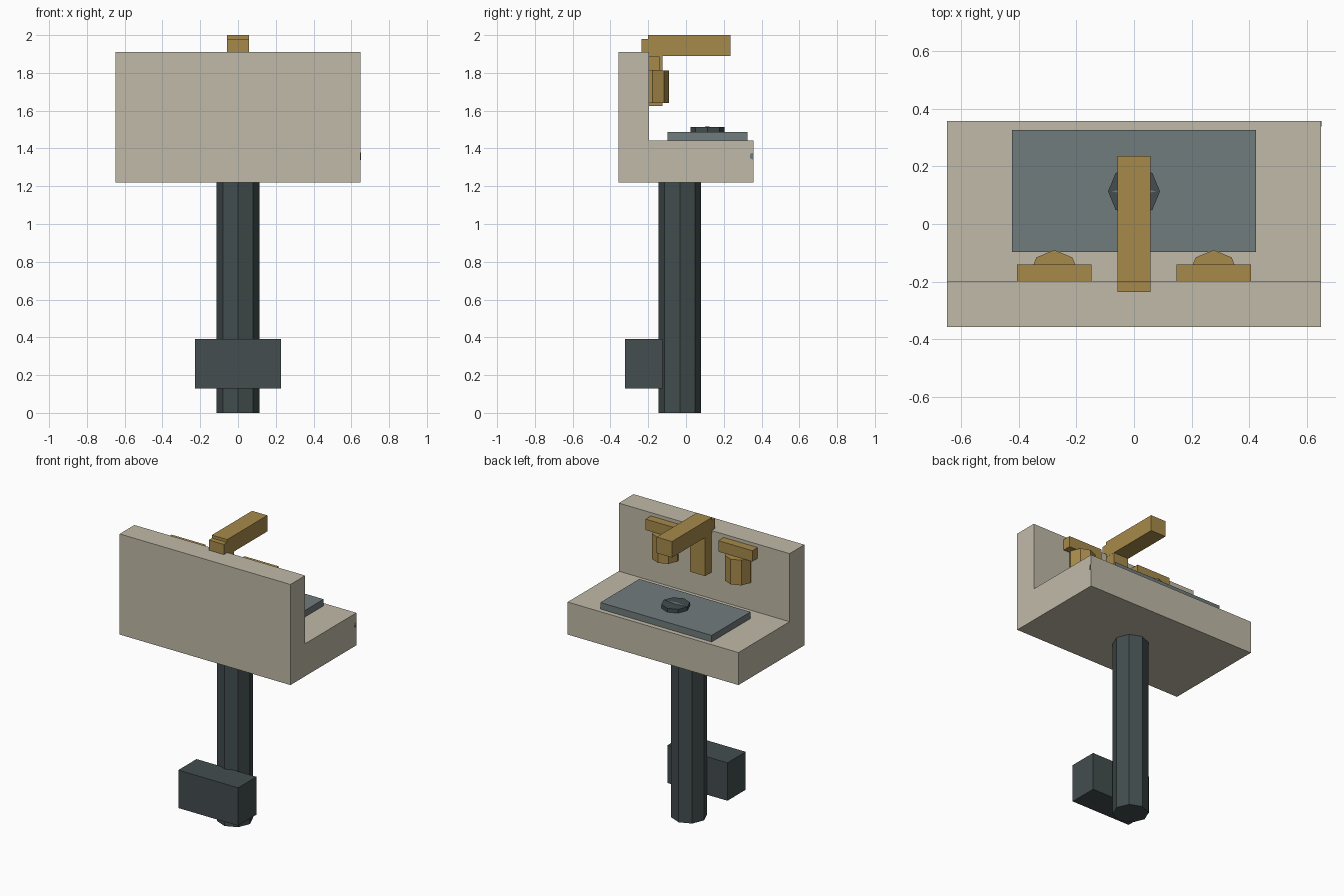
import bpy
import bmesh
from math import pi, cos, sin

cube = bpy.data.objects.get("Cube")
if cube:
    bpy.data.objects.remove(cube, do_unlink=True)


def material(name, rgb):
    m = bpy.data.materials.new(name)
    m.use_nodes = True
    m.diffuse_color = (*rgb, 1)
    m.node_tree.nodes["Principled BSDF"].inputs["Base Color"].default_value = (*rgb, 1)
    return m


STONE = material("warm stone", (0.53, 0.49, 0.39))
BRASS = material("brass", (0.39, 0.255, 0.07))
SLATE = material("slate grey", (0.165, 0.2, 0.205))
DARK = material("dark iron", (0.056, 0.075, 0.077))


def extrude(name, outline, depth, mat):
    """Extrude a planar outline of 3D points along the vector depth."""
    bm = bmesh.new()
    face = bm.faces.new([bm.verts.new(p) for p in outline])
    grown = bmesh.ops.extrude_face_region(bm, geom=[face])["geom"]
    moved = [g for g in grown if isinstance(g, bmesh.types.BMVert)]
    bmesh.ops.translate(bm, verts=moved, vec=depth)
    bmesh.ops.recalc_face_normals(bm, faces=bm.faces)
    mesh = bpy.data.meshes.new(name)
    bm.to_mesh(mesh)
    bm.free()
    mesh.materials.append(mat)
    obj = bpy.data.objects.new(name, mesh)
    bpy.context.collection.objects.link(obj)
    return obj


def box(name, x, y, z, mat):
    outline = [(x[0], y[0], z[0]), (x[1], y[0], z[0]), (x[1], y[1], z[0]), (x[0], y[1], z[0])]
    return extrude(name, outline, (0, 0, z[1] - z[0]), mat)


def octagon(name, cx, cy, r, z, mat):
    outline = [(cx + r * cos(i * pi / 4), cy + r * sin(i * pi / 4), z[0]) for i in range(8)]
    return extrude(name, outline, (0, 0, z[1] - z[0]), mat)


# Basin slab and upright panel as one L-shaped profile
profile = [(-0.357, 1.22), (0.357, 1.22), (0.357, 1.443), (-0.197, 1.443),
           (-0.197, 1.91), (-0.357, 1.91)]
extrude("basin_body", [(-0.648, y, z) for y, z in profile], (1.296, 0, 0), STONE)

# Basin inlay and drain
box("basin_inlay", (-0.422, 0.422), (-0.097, 0.325), (1.44, 1.488), SLATE)
octagon("drain", 0, 0.113, 0.09, (1.485, 1.514), DARK)
slot = [(-0.08, 0), (0, -0.012), (0.08, 0), (0, 0.012)]
extrude("drain_slot", [(x, 0.113 + y, 1.513) for x, y in slot], (0, 0, 0.003), SLATE)

# Small overflow mark on the side of the slab
mark = [(0.356, 1.34), (0.342, 1.345), (0.337, 1.36), (0.342, 1.373), (0.356, 1.378)]
extrude("overflow_mark", [(0.646, y, z) for y, z in mark], (0.004, 0, 0), SLATE)

# Column and foot pedal
octagon("column", 0, -0.033, 0.113, (0, 1.23), DARK)
box("foot_pedal", (-0.227, 0.227), (-0.323, -0.125), (0.13, 0.39), DARK)

# Tap
box("tap_post", (-0.057, 0.057), (-0.235, -0.125), (1.625, 1.98), BRASS)
box("tap_spout", (-0.058, 0.058), (-0.2, 0.235), (1.89, 2.0), BRASS)

# Valve handles on both sides of the tap
for side, s in (("left", 1), ("right", -1)):
    xs = sorted((s * 0.147, s * 0.405))
    box(side + "_handle_bar", xs, (-0.21, -0.14), (1.812, 1.887), BRASS)
    octagon(side + "_valve", s * 0.276, -0.178, 0.088, (1.64, 1.813), BRASS)
